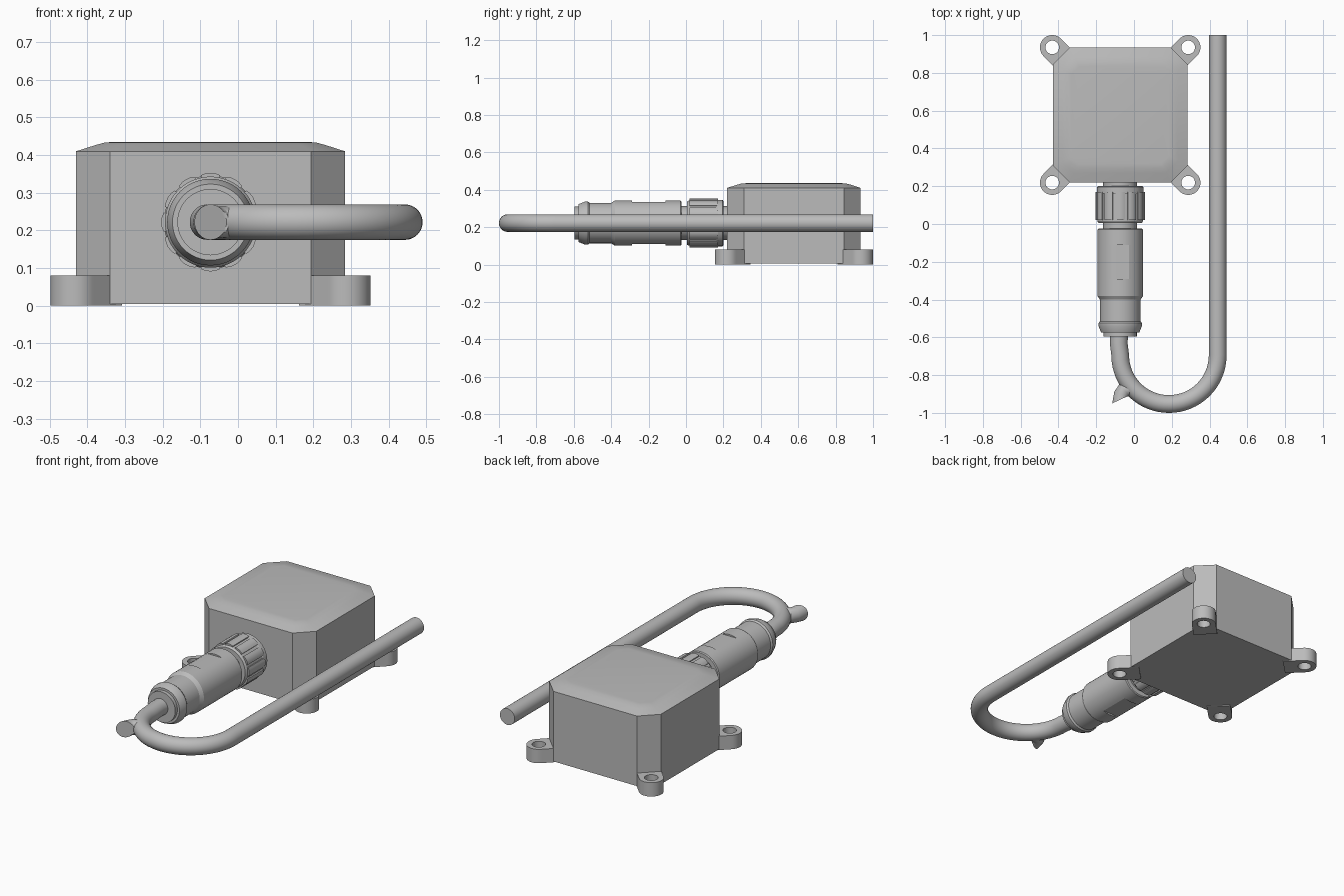
import bpy
import bmesh
from math import sin, cos, pi, radians, hypot

if "Cube" in bpy.data.objects:
    bpy.data.objects.remove(bpy.data.objects["Cube"], do_unlink=True)

GREY = (0.5, 0.5, 0.5, 1)
grey = bpy.data.materials.new("housing grey")
grey.use_nodes = True
grey.diffuse_color = GREY
grey.node_tree.nodes["Principled BSDF"].inputs["Base Color"].default_value = GREY

AXIS_X, AXIS_Z = -0.073, 0.222      # connector centre line
BOX_Y, BOX_HALF = 0.577, 0.357
SEG = 48


def loft(name, rings, closed=False):
    """Skin a list of equal-length point rings; cap the ends or close the loop."""
    bm = bmesh.new()
    loops = [[bm.verts.new(p) for p in ring] for ring in rings]
    pairs = list(zip(loops, loops[1:]))
    if closed:
        pairs.append((loops[-1], loops[0]))
    else:
        bm.faces.new(loops[0])
        bm.faces.new(loops[-1])
    n = len(loops[0])
    for a, b in pairs:
        for i in range(n):
            j = (i + 1) % n
            bm.faces.new((a[i], a[j], b[j], b[i]))
    bmesh.ops.recalc_face_normals(bm, faces=bm.faces)
    mesh = bpy.data.meshes.new(name)
    bm.to_mesh(mesh)
    bm.free()
    mesh.materials.append(grey)
    obj = bpy.data.objects.new(name, mesh)
    bpy.context.collection.objects.link(obj)
    bpy.ops.object.select_all(action="DESELECT")
    obj.select_set(True)
    bpy.context.view_layer.objects.active = obj
    bpy.ops.object.shade_smooth_by_angle(angle=radians(25))
    return obj


def disc(x, y, r, ux=1, uy=0, flat=9):
    """Upright circle at (x, y); its horizontal axis is (ux, uy)."""
    k = hypot(ux, uy)
    ring = []
    for i in range(SEG):
        a = 2 * pi * i / SEG
        h = max(-flat, min(flat, r * sin(a)))
        ring.append((x + r * cos(a) * ux / k, y + r * cos(a) * uy / k, AXIS_Z + h))
    return ring


def turned(name, profile):
    """Part turned about the connector axis, from (y, radius) pairs."""
    return loft(name, [disc(AXIS_X, y, r) for y, r in profile])


# Housing: square with cut corners and a softly sloped lid
def octagon(inset, z):
    h = BOX_HALF - inset
    k = h - (0.09 - inset / 2)
    pts = [(h, -k), (h, k), (k, h), (-k, h), (-h, k), (-h, -k), (-k, -h), (k, -h)]
    return [(AXIS_X + x, BOX_Y + y, z) for x, y in pts]


loft("housing", [octagon(i, z) for i, z in
                 [(0, 0.005), (0, 0.41), (0.05, 0.426), (0.075, 0.433), (0.1, 0.435)]])


# Mounting ears with screw holes
def ear_outline(cx, cy, sx, sy, z, hole):
    R, neck = 0.065, 0.1126
    ring = []
    for i in range(SEG):
        a = 2 * pi * i / SEG
        c, s = cos(a), abs(sin(a))
        r = R
        if hole:
            r = 0.036
        elif c > 0.001:
            r = min(R / max(s, 0.001), neck / c)
        u, v = r * cos(a), r * sin(a)
        ring.append((cx - sx * (u - v) / 2 ** 0.5, cy - sy * (u + v) / 2 ** 0.5, z))
    return ring


for sx, side in ((1, "left"), (-1, "right")):
    for sy, end in ((1, "back"), (-1, "front")):
        at = (AXIS_X + sx * 0.36, BOX_Y + sy * 0.358, sx, sy)
        loft(f"mounting_ear_{end}_{side}",
             [ear_outline(*at, z, hole) for z, hole in
              ((0, False), (0.08, False), (0.08, True), (0, True))], closed=True)

# Socket neck and knurled nut
turned("socket_neck", [(0.24, 0.09), (-0.04, 0.09)])
turned("coupling_nut", [(0.2, 0.118), (0.195, 0.124), (0.165, 0.124), (0.16, 0.121),
                        (0.015, 0.121), (0.005, 0.115)])
for i in range(12):
    mid = 2 * pi * i / 12
    section = [(-0.21, 0.11), (-0.2, 0.127), (-0.1, 0.13), (0, 0.131),
               (0.1, 0.13), (0.2, 0.127), (0.21, 0.11)]
    loft(f"grip_rib_{i + 1}",
         [[(AXIS_X + r * sin(mid + a), y, AXIS_Z + r * cos(mid + a)) for a, r in section]
          for y in (0.02, 0.17)])

# Plug body with wrench flats above and below
FLAT = 0.112
body = [(-0.025, 0.116, 9), (-0.03, 0.121, 9), (-0.11, 0.121, 9), (-0.11, 0.121, FLAT),
        (-0.29, 0.121, FLAT), (-0.29, 0.121, 9), (-0.38, 0.121, 9), (-0.4, 0.108, 9)]
loft("plug_body", [disc(AXIS_X, y, r, flat=f) for y, r, f in body])
turned("plug_rear_sleeve", [(-0.39, 0.108), (-0.54, 0.108)])
turned("cable_gland", [(-0.515, 0.108), (-0.525, 0.115), (-0.54, 0.115), (-0.575, 0.101),
                       (-0.575, 0.088), (-0.595, 0.088)])

# Cable: out of the gland, round a half turn, straight back
CABLE_R, BEND_R, BEND_X, BEND_Y = 0.047, 0.258, 0.185, -0.695
cable = [disc(AXIS_X - 0.005, -0.58, CABLE_R), disc(AXIS_X - 0.008, -0.63, CABLE_R)]
for i in range(33):
    a = pi + pi * i / 32
    cable.append(disc(BEND_X + BEND_R * cos(a), BEND_Y + BEND_R * sin(a), CABLE_R,
                      -cos(a), -sin(a)))
cable.append(disc(BEND_X + BEND_R, 1, CABLE_R, -1, 0))
loft("cable", cable)

# Short cut-off stub on the outside of the bend
loft("cable_stub", [disc(-0.073, -0.93, CABLE_R, 0.9, 0.42),
                    disc(-0.064, -0.9, 0.042, 0.9, -0.3),
                    disc(-0.05, -0.88, 0.042, 0.65, -0.75),
                    disc(0, -0.868, 0.04, 0.5, -0.85)])
